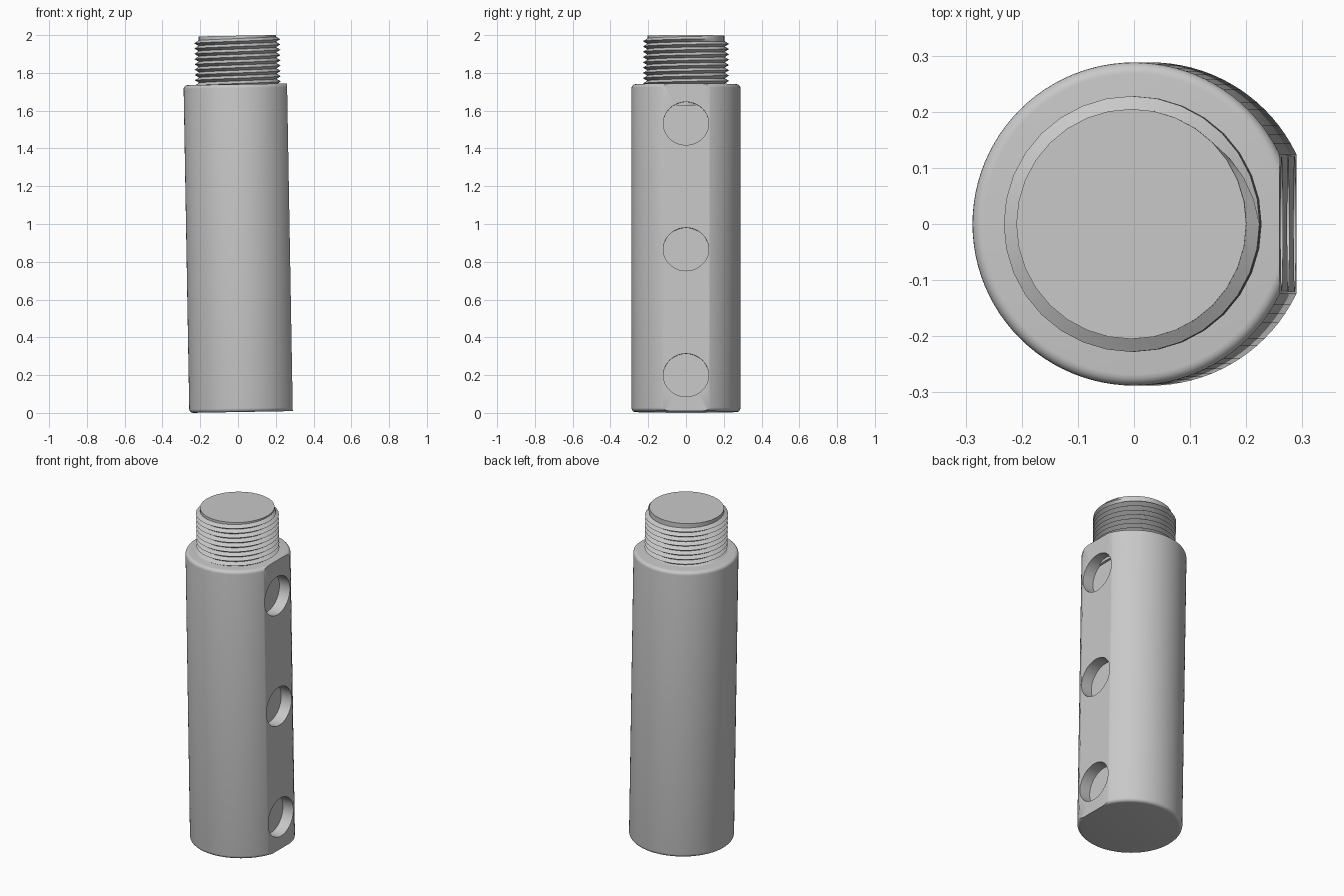
import bpy, bmesh
from math import cos, sin, pi, radians
from mathutils import Matrix, Vector

if "Cube" in bpy.data.objects:
    bpy.data.objects.remove(bpy.data.objects["Cube"])

BODY_R, BODY_H, FILLET = 0.288, 1.735, 0.02
FLAT_X, FLOOR_X = 0.26, 0.19
CORE_R, CREST_R, STUD_LOW, STUD_TOP = 0.205, 0.228, 1.62, 1.992
PITCH, SIDES = 0.028, 32

# The whole part leans one degree
LEAN = Matrix.Translation((0.03, 0, 0.005)) @ Matrix.Rotation(radians(-1), 4, 'Y')

grey = bpy.data.materials.new("machined_grey")
grey.use_nodes = True
colour = (0.58, 0.58, 0.58, 1)
grey.diffuse_color = colour
grey.node_tree.nodes["Principled BSDF"].inputs["Base Color"].default_value = colour


def make_object(name, bm):
    mesh = bpy.data.meshes.new(name)
    bm.to_mesh(mesh)
    bm.free()
    mesh.materials.append(grey)
    obj = bpy.data.objects.new(name, mesh)
    bpy.context.collection.objects.link(obj)
    return obj


def select(obj):
    bpy.ops.object.select_all(action='DESELECT')
    obj.select_set(True)
    bpy.context.view_layer.objects.active = obj


def finish(obj):
    obj.data.transform(LEAN)
    select(obj)
    bpy.ops.object.shade_smooth_by_angle(angle=radians(30))


def polar(r, angle, z):
    return Vector((r * cos(angle), r * sin(angle), z))


def lathe(bm, profile, sides):
    """Closed turned solid from (radius, height) points, bottom to top."""
    rings = [[bm.verts.new(polar(r, 2 * pi * i / sides, z)) for i in range(sides)]
             for r, z in profile]
    for low, high in zip(rings, rings[1:]):
        for i in range(sides):
            j = (i + 1) % sides
            bm.faces.new((low[i], low[j], high[j], high[i]))
    bm.faces.new(rings[0][::-1])
    bm.faces.new(rings[-1])


# Body: turned cylinder with rounded rims, sliced to leave one flat side
arc = [pi / 2 * k / 5 for k in range(6)]
rim = BODY_R - FILLET
profile = [(rim + FILLET * sin(a), FILLET - FILLET * cos(a)) for a in arc]
profile += [(rim + FILLET * cos(a), BODY_H - FILLET + FILLET * sin(a)) for a in arc]
bm = bmesh.new()
lathe(bm, profile, 96)
cut = bmesh.ops.bisect_plane(bm, geom=bm.verts[:] + bm.edges[:] + bm.faces[:],
                             plane_co=(FLAT_X, 0, 0), plane_no=(1, 0, 0),
                             clear_outer=True)
bmesh.ops.holes_fill(bm, edges=[e for e in bm.edges if e.is_boundary], sides=0)
bmesh.ops.recalc_face_normals(bm, faces=bm.faces[:])
body = make_object("body", bm)

# Three blind holes in the flat side
bm = bmesh.new()
depth = 0.3
for z in (0.19, 0.857, 1.523):
    place = (Matrix.Translation((FLOOR_X + depth / 2, 0, z))
             @ Matrix.Diagonal((1, 0.12, 0.114, 1)) @ Matrix.Rotation(pi / 2, 4, 'Y'))
    bmesh.ops.create_cone(bm, cap_ends=True, segments=64, radius1=1, radius2=1,
                          depth=depth, matrix=place)
cutter = make_object("hole_cutter", bm)
cutter.hide_render = True
boolean = body.modifiers.new("holes", 'BOOLEAN')
boolean.operation = 'DIFFERENCE'
boolean.solver = 'EXACT'
boolean.object = cutter
select(body)
bpy.ops.object.modifier_apply(modifier=boolean.name)
bpy.data.objects.remove(cutter)
finish(body)

# Threaded stud: plain core that starts inside the body
bm = bmesh.new()
lathe(bm, [(CORE_R, STUD_LOW), (CORE_R, STUD_TOP)], SIDES)
finish(make_object("stud_core", bm))

# Helical V-shaped ridge, fading out at both ends
bm = bmesh.new()
start = STUD_LOW + PITCH / 2
steps = int((STUD_TOP - 0.004 - PITCH / 2 - start) / PITCH * SIDES)
rows = []
for i in range(steps + 1):
    angle = 2 * pi * i / SIDES
    z = start + PITCH * i / SIDES
    fade = min(1, i / 4, (steps - i) / 4)
    crest = CORE_R + (CREST_R - CORE_R) * fade
    rows.append([bm.verts.new(polar(r, angle, z + dz)) for r, dz in
                 ((CORE_R, -PITCH / 2), (crest, 0), (CORE_R, PITCH / 2))])
for a, b in zip(rows, rows[1:]):
    for k in range(2):
        bm.faces.new((a[k], b[k], b[k + 1], a[k + 1]))
finish(make_object("thread_ridge", bm))
